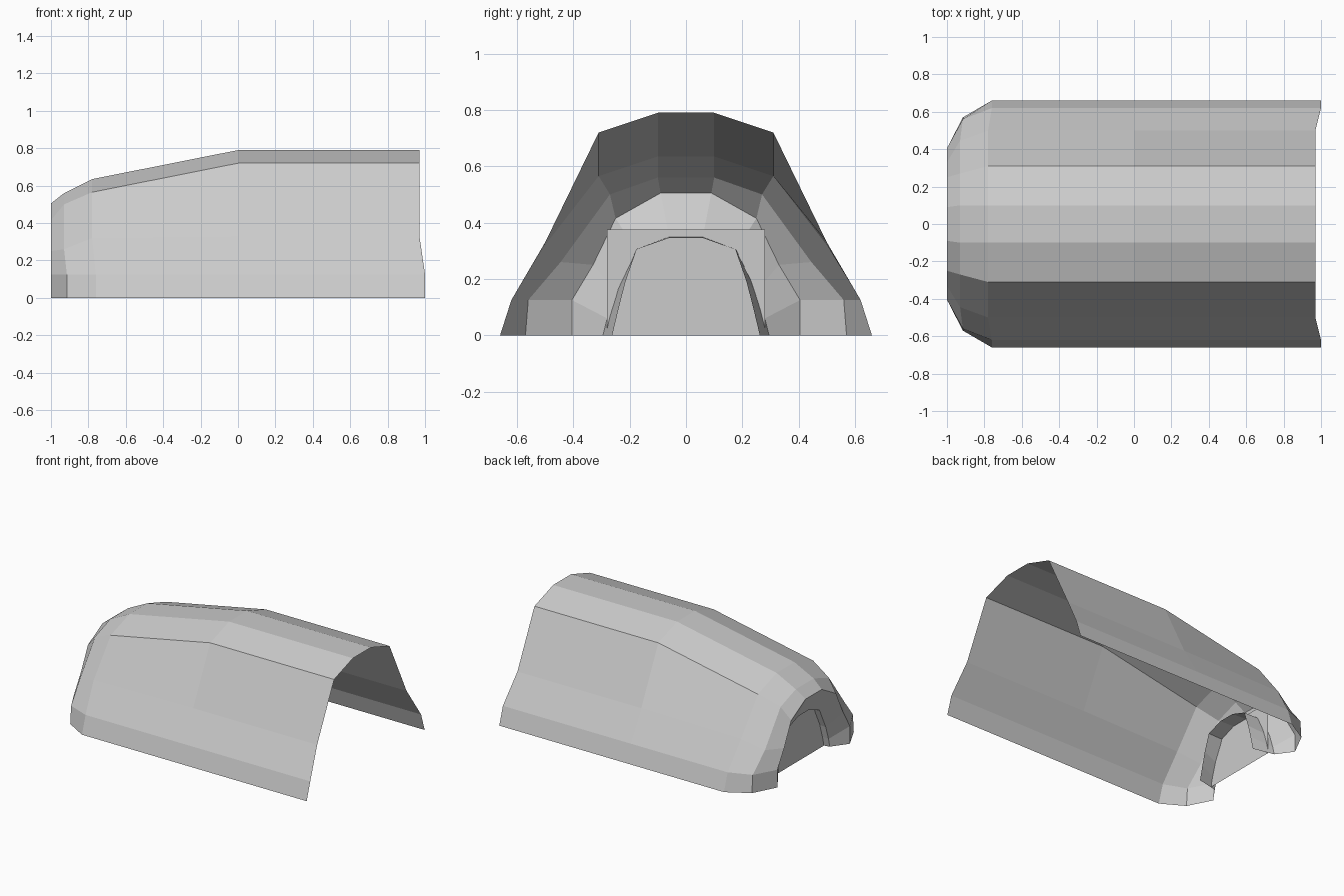
import bpy

if "Cube" in bpy.data.objects:
    bpy.data.objects.remove(bpy.data.objects["Cube"])

def make_object(name, verts, faces):
    mesh = bpy.data.meshes.new(name)
    mesh.from_pydata(verts, [], faces)
    mesh.update()
    obj = bpy.data.objects.new(name, mesh)
    bpy.context.collection.objects.link(obj)
    return obj

def ring(x_foot, x_top, half):
    """Mirror a half arch (foot to crown); the two lowest points use x_foot."""
    right = [(x_foot if i < 2 else x_top, y, z) for i, (y, z) in enumerate(half)]
    return right + [(x, -y, z) for x, y, z in reversed(right)]

def loft(name, rings):
    n = len(rings[0])
    verts = [v for r in rings for v in r]
    faces = [(k * n + i, k * n + i + 1, (k + 1) * n + i + 1, (k + 1) * n + i)
             for k in range(len(rings) - 1) for i in range(n - 1)]
    return make_object(name, verts, faces)

# Half cross-sections as (y, z), foot to crown
full = [(.66, 0), (.62, .125), (.5, .33), (.31, .72), (.1, .79)]
slope = [(.66, 0), (.62, .125), (.5, .32), (.31, .565), (.1, .635)]
bevel = [(.57, 0), (.56, .125), (.445, .26), (.27, .5), (.1, .56)]
nose = [(.405, 0), (.405, .125), (.33, .25), (.25, .415), (.09, .505)]
mouth = [(.295, 0), (.28, .06), (.25, .155), (.178, .305), (.06, .35)]
throat = [(.262, 0), (.238, .1), (.215, .19), (.175, .305), (.06, .345)]

# Open shell, rolling over the nose into a short tunnel
loft("shell", [
    ring(1, .97, full),
    ring(0, 0, full),
    ring(-.76, -.78, slope),
    ring(-.915, -.93, bevel),
    ring(-1, -1, nose),
    ring(-.92, -.92, mouth),
    ring(-.77, -.77, throat),
])

# Flat plate closing the tunnel
make_object("tunnel_plate",
            [(-.88, -.28, 0), (-.88, .28, 0), (-.88, .28, .375), (-.88, -.28, .375)],
            [(0, 1, 2, 3)])
